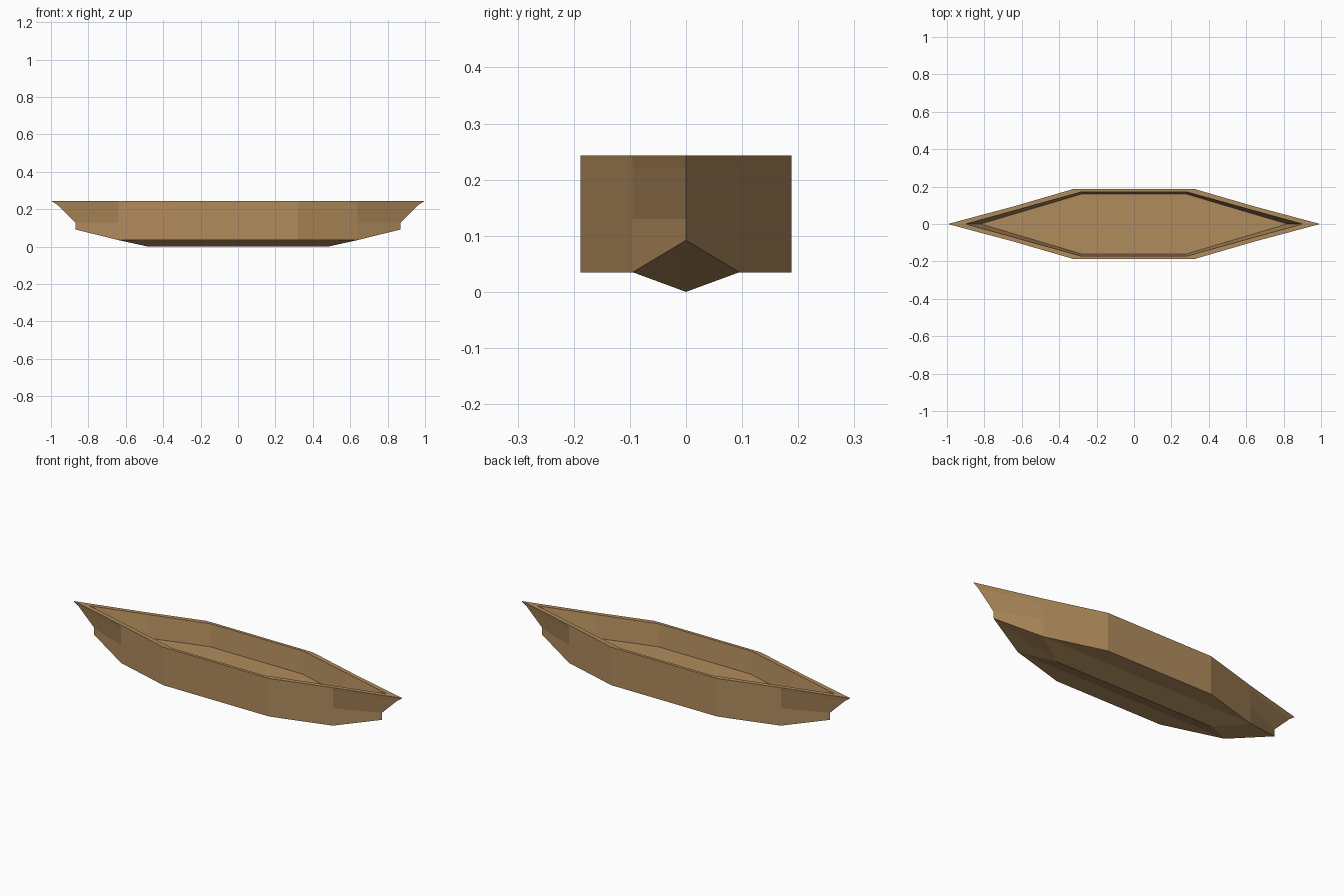
import bpy, bmesh

if "Cube" in bpy.data.objects:
    bpy.data.objects.remove(bpy.data.objects["Cube"])

wood = bpy.data.materials.new("warm wood")
wood.diffuse_color = (0.434, 0.258, 0.107, 1)
wood.use_nodes = True
wood.node_tree.nodes["Principled BSDF"].inputs["Base Color"].default_value = wood.diffuse_color


def finish(bm, name):
    bmesh.ops.recalc_face_normals(bm, faces=bm.faces)
    me = bpy.data.meshes.new(name)
    bm.to_mesh(me)
    bm.free()
    me.materials.append(wood)
    ob = bpy.data.objects.new(name, me)
    bpy.context.collection.objects.link(ob)
    return ob


def ring(bm, stem_x, stem_z, z, quarter, mid):
    """Ten-point pointed outline: stem, quarter and midship points, mirrored."""
    (qx, qy), (mx, my) = quarter, mid
    pts = [(stem_x, 0, stem_z), (qx, qy, z), (mx, my, z), (-mx, my, z), (-qx, qy, z),
           (-stem_x, 0, stem_z), (-qx, -qy, z), (-mx, -my, z), (mx, -my, z), (qx, -qy, z)]
    return [bm.verts.new(p) for p in pts]


# Hull: outer levels going up, over the flat rim, then down to the inside floor
bm = bmesh.new()
Q, M = (0.64, 0.095), (0.32, 0.188)
rings = [
    ring(bm, 0.87, 0.092, 0.035, Q, M),
    ring(bm, 0.87, 0.13, 0.13, Q, M),
    ring(bm, 0.962, 0.22, 0.22, Q, M),
    ring(bm, 0.995, 0.243, 0.243, Q, M),
    ring(bm, 0.90, 0.243, 0.243, (0.60, 0.083), (0.28, 0.172)),
    ring(bm, 0.82, 0.123, 0.123, (0.58, 0.071), (0.28, 0.16)),
]
for a, b in zip(rings, rings[1:]):
    for i in range(10):
        j = (i + 1) % 10
        bm.faces.new((a[i], a[j], b[j], b[i]))
bm.faces.new(rings[-1])

# Bottom: flat chine strips, shallow V keel and raked ends
r = rings[0]
k1, k2 = bm.verts.new((0.48, 0, 0)), bm.verts.new((-0.48, 0, 0))
for f in ((r[1], r[2], r[3], r[4]), (r[6], r[7], r[8], r[9]),
          (r[1], r[4], k2, k1), (r[6], r[9], k1, k2),
          (r[0], r[1], k1), (r[0], k1, r[9]),
          (r[5], k2, r[4]), (r[5], r[6], k2)):
    bm.faces.new(f)
finish(bm, "hull")

# Thin seam along the middle of the floor
bm = bmesh.new()
bmesh.ops.create_cube(bm, size=1)
for v in bm.verts:
    v.co = (v.co.x * 0.36, v.co.y * 0.006, 0.123 + v.co.z * 0.006)
finish(bm, "floor_seam")
